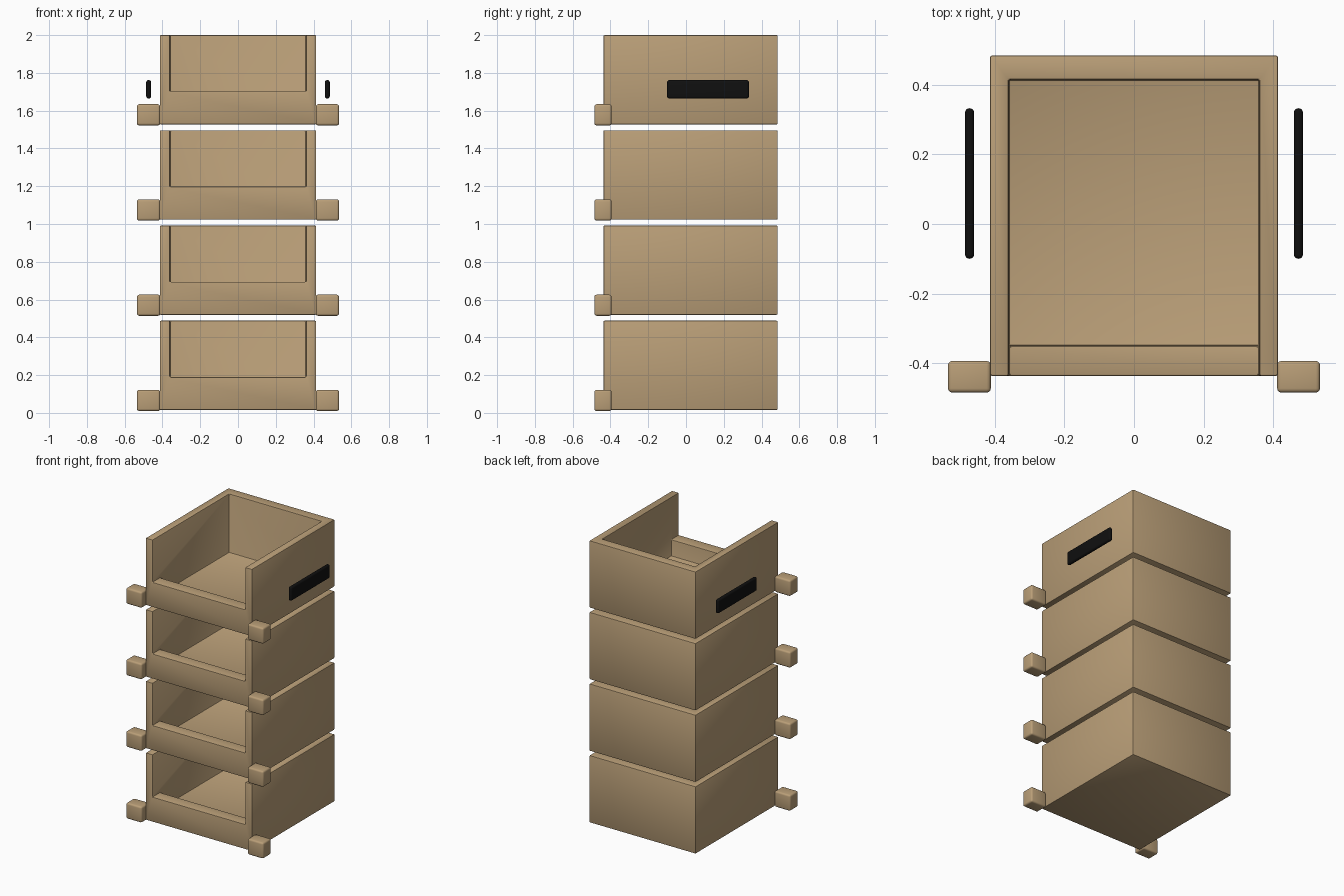
import bpy
import bmesh
from mathutils import Vector

if "Cube" in bpy.data.objects:
    bpy.data.objects.remove(bpy.data.objects["Cube"])


def make_material(name, rgb):
    mat = bpy.data.materials.new(name)
    mat.use_nodes = True
    colour = (*rgb, 1.0)
    mat.diffuse_color = colour
    mat.node_tree.nodes["Principled BSDF"].inputs["Base Color"].default_value = colour
    return mat


def link(name, mesh):
    obj = bpy.data.objects.new(name, mesh)
    bpy.context.collection.objects.link(obj)
    return obj


def box(name, low, high, mat):
    """Box between two opposite corners."""
    low, high = Vector(low), Vector(high)
    bm = bmesh.new()
    bmesh.ops.create_cube(bm, size=1)
    for v in bm.verts:
        v.co = (low + high) / 2 + v.co * (high - low)
    mesh = bpy.data.meshes.new(name)
    bm.to_mesh(mesh)
    bm.free()
    mesh.materials.append(mat)
    return link(name, mesh)


def prism(name, profile, half_width, mat):
    """Side profile of (y, z) points extruded across x."""
    bm = bmesh.new()
    face = bm.faces.new([bm.verts.new((-half_width, y, z)) for y, z in profile])
    grown = bmesh.ops.extrude_face_region(bm, geom=[face])["geom"]
    moved = [g for g in grown if isinstance(g, bmesh.types.BMVert)]
    bmesh.ops.translate(bm, verts=moved, vec=(2 * half_width, 0, 0))
    bmesh.ops.recalc_face_normals(bm, faces=bm.faces)
    mesh = bpy.data.meshes.new(name)
    bm.to_mesh(mesh)
    bm.free()
    mesh.materials.append(mat)
    return link(name, mesh)


def bevel(obj, width, segments):
    mod = obj.modifiers.new("rounded_edges", "BEVEL")
    mod.width = width
    mod.segments = segments
    mod.limit_method = "ANGLE"


def bake(obj):
    """Apply the modifiers and smooth only the rounded edges."""
    bpy.context.view_layer.update()
    graph = bpy.context.evaluated_depsgraph_get()
    mesh = bpy.data.meshes.new_from_object(obj.evaluated_get(graph))
    obj.modifiers.clear()
    obj.data = mesh
    bpy.ops.object.select_all(action="DESELECT")
    obj.select_set(True)
    bpy.context.view_layer.objects.active = obj
    bpy.ops.object.shade_smooth_by_angle()


wood = make_material("light_wood", (0.49, 0.345, 0.187))
black = make_material("black_handle", (0.005, 0.005, 0.005))

# Lowest tray: a block hollowed by an L-shaped cutter that leaves a low front lip
tray = box("tray_1", (-0.414, -0.437, 0.015), (0.414, 0.485, 0.488), wood)
hollow = [(-0.6, 0.19), (-0.35, 0.19), (-0.35, 0.075), (0.415, 0.075), (0.415, 0.7), (-0.6, 0.7)]
cutter = prism("tray_cutter", hollow, 0.36, wood)
cutter.hide_render = True
cut = tray.modifiers.new("hollow", "BOOLEAN")
cut.operation = "DIFFERENCE"
cut.solver = "EXACT"
cut.object = cutter
bevel(tray, 0.006, 2)
bake(tray)
bpy.data.objects.remove(cutter)

# Small corner blocks beside the front of the tray
blocks = {}
for side, sign in (("left", 1), ("right", -1)):
    xs = sorted((sign * 0.412, sign * 0.535))
    block = box(f"{side}_block_1", (xs[0], -0.485, 0.01), (xs[1], -0.394, 0.122), wood)
    bevel(block, 0.012, 3)
    bake(block)
    blocks[side] = block

# Stack three more trays with their blocks
pitch = 0.504
for level in range(1, 4):
    link(f"tray_{level + 1}", tray.data).location.z = level * pitch
    for side, block in blocks.items():
        link(f"{side}_block_{level + 1}", block.data).location.z = level * pitch

# Rounded bar handles held off the sides of the top tray
for side, sign in (("left", 1), ("right", -1)):
    centre = sign * 0.473
    handle = box(f"{side}_handle", (centre - 0.013, -0.1, 1.664), (centre + 0.013, 0.333, 1.762), black)
    bevel(handle, 0.0125, 5)
    bake(handle)
